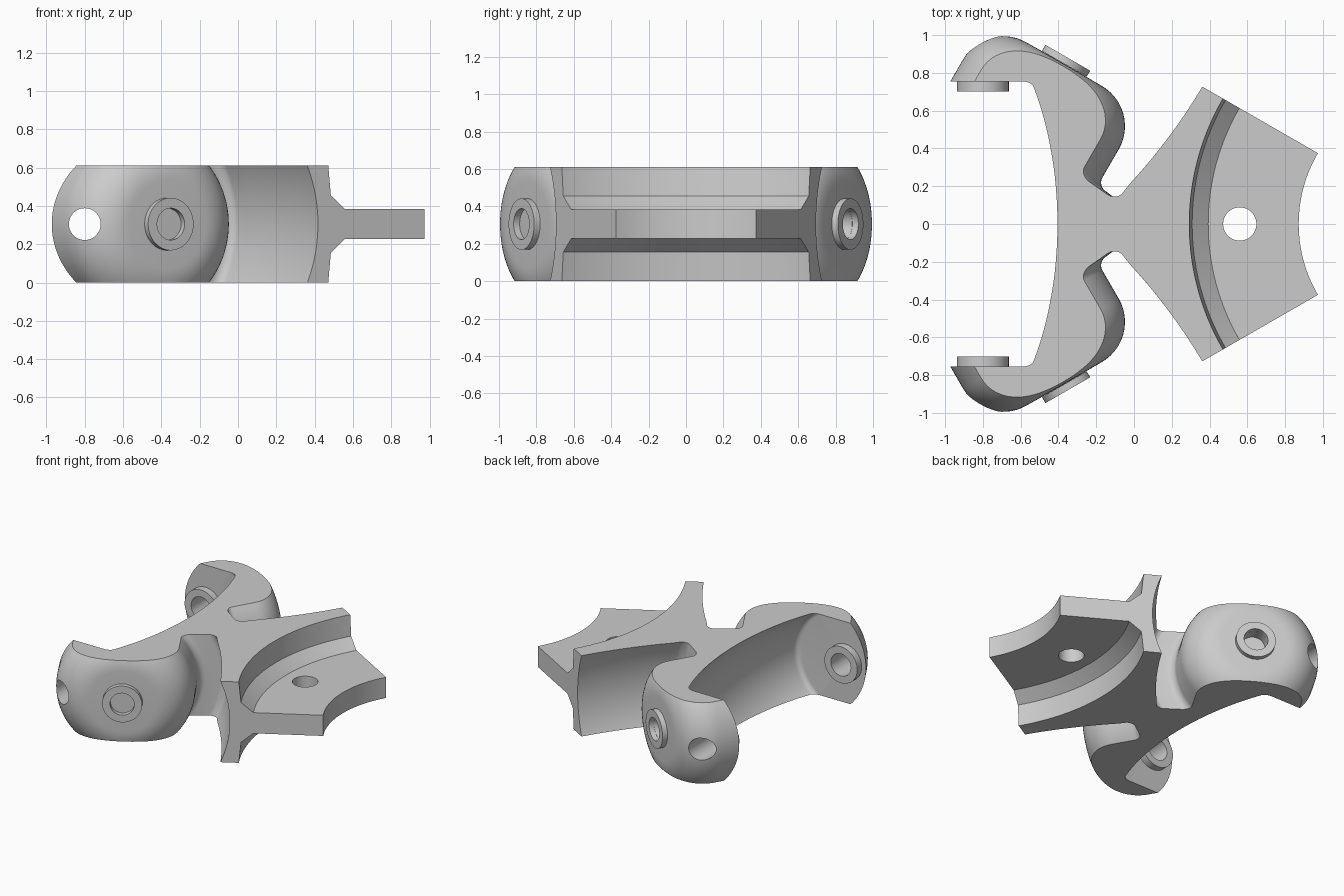
import bpy, bmesh
from math import sin, cos, pi, sqrt, radians
from mathutils import Vector

cube = bpy.data.objects.get("Cube")
if cube:
    bpy.data.objects.remove(cube, do_unlink=True)

H = 0.61                      # body height
MID = H / 2
ARC_X = 1.615                 # shared centre of the concentric plate arcs
PIN_X = -0.8                  # axis through both arm tips
TILT = Vector((0.5, 0.866, 0)).normalized()
FACE = Vector((-0.369, 0.848, MID))   # centre of the slanted lobe face
HOLE, COLLAR = 0.083, 0.137

grey = bpy.data.materials.new("plain grey")
grey.use_nodes = True
tone = (0.6, 0.6, 0.6, 1)
grey.diffuse_color = tone
grey.node_tree.nodes["Principled BSDF"].inputs["Base Color"].default_value = tone


def finish(name, bm):
    bmesh.ops.recalc_face_normals(bm, faces=bm.faces)
    mesh = bpy.data.meshes.new(name)
    bm.to_mesh(mesh)
    bm.free()
    obj = bpy.data.objects.new(name, mesh)
    mesh.materials.append(grey)
    bpy.context.collection.objects.link(obj)
    return obj


def arc(cx, cy, r, start, end, count):
    """Points on a circle, angles in degrees."""
    angles = [radians(start + (end - start) * i / count) for i in range(count + 1)]
    return [(cx + r * cos(t), cy + r * sin(t)) for t in angles]


def revolve(name, profile, origin, axis, closed=False, steps=96):
    """Spin (radius, height) points about an axis."""
    bm = bmesh.new()
    axis = Vector(axis).normalized()
    side = axis.orthogonal().normalized()
    origin = Vector(origin)
    verts = [bm.verts.new(origin + side * r + axis * a) for r, a in profile]
    pairs = list(zip(verts, verts[1:]))
    if closed:
        pairs.append((verts[-1], verts[0]))
    edges = [bm.edges.new(p) for p in pairs]
    bmesh.ops.spin(bm, geom=verts + edges, cent=origin, axis=axis,
                   angle=2 * pi, steps=steps, use_merge=True)
    bmesh.ops.remove_doubles(bm, verts=bm.verts, dist=1e-5)
    return finish(name, bm)


def rod(name, radius, low, high, origin, axis):
    return revolve(name, [(0, low), (radius, low), (radius, high), (0, high)],
                   origin, axis, steps=48)


def collar(name, height, origin, axis):
    return revolve(name, [(HOLE, 0), (COLLAR, 0), (COLLAR, height), (HOLE, height)],
                   origin, axis, closed=True, steps=48)


def cut(obj, cutter):
    mod = obj.modifiers.new("cut", "BOOLEAN")
    mod.operation = "DIFFERENCE"
    mod.solver = "EXACT"
    mod.object = cutter
    bpy.ops.object.select_all(action="DESELECT")
    bpy.context.view_layer.objects.active = obj
    obj.select_set(True)
    bpy.ops.object.modifier_apply(modifier=mod.name)
    bpy.data.objects.remove(cutter, do_unlink=True)


# Plan outline of the blank: square back, flared wedge, bowed front end
half = [(-1.0, 1.05), (-0.2, 1.05)]
for i in range(17):
    y = 0.375 * (1 - i / 16)
    half.append((ARC_X - sqrt(0.743 ** 2 - y * y), y))
outline = half + [(x, -y) for x, y in reversed(half[:-1])]

bm = bmesh.new()
base = bm.faces.new([bm.verts.new((x, y, 0)) for x, y in outline])
top = bmesh.ops.extrude_face_region(bm, geom=[base])["geom"]
bmesh.ops.translate(bm, vec=(0, 0, H),
                    verts=[v for v in top if isinstance(v, bmesh.types.BMVert)])
body = finish("bracket_body", bm)

# Barrel-shaped hollow between the arms, round the pin axis
barrel = [(0.499 - 0.176 * y * y, y) for y in [0.71 * i / 14 for i in range(15)]]
barrel += arc(0.3677, 0.715, 0.04, 14, 90, 8) + [(0, 0.755)]
barrel = [(r, -y) for r, y in reversed(barrel[1:])] + barrel
cut(body, revolve("hollow_cutter", barrel, (PIN_X, 0, MID), (0, 1, 0), steps=128))

# Groove profile: rounded lobe rim, filleted floor, flared outer wall
rim = arc(0.23, -0.248, 0.246, 90, 0, 14)
floor = arc(0.531, -0.42, 0.055, 180, 270, 8) + arc(0.627, -0.43, 0.055, 270, 346, 8)
wall = [(0.758 - 0.15 * (a - 0.3) ** 2, a) for a in [-0.38 + 0.08 * i for i in range(9)]]
groove = [(0, 0)] + rim + floor + wall + [(0.758, 0.6), (0, 0.6)]

for side, label in ((1, "left"), (-1, "right")):
    axis = Vector((TILT.x, side * TILT.y, 0))
    face = Vector((FACE.x, side * FACE.y, MID))
    pin = Vector((PIN_X, side * 0.755, MID))
    cut(body, revolve("groove_cutter", groove, face, axis))
    # Blind hole in the slanted face, through hole in the arm tip
    cut(body, rod("blind_cutter", HOLE, -0.08, 0.2, face, axis))
    cut(body, rod("pin_cutter", HOLE, -0.1, 0.4, pin, (0, side, 0)))
    collar(label + "_outer_collar", 0.037, face, axis)
    collar(label + "_inner_collar", 0.053, pin, (0, -side, 0))

# Thin plate: recess the wedge above and below with a drafted, sloped step
step = [(0, 0.078), (1.222, 0.078), (1.307, 0.15), (1.342, 0.5), (0, 0.5)]
for up in (1, -1):
    cut(body, revolve("step_cutter", step, (ARC_X, 0, MID), (0, 0, up), steps=192))
cut(body, rod("plate_hole_cutter", 0.088, -0.3, 0.3, (0.56, 0, MID), (0, 0, 1)))

# Smooth curved surfaces, keep crisp edges
for obj in bpy.context.collection.objects:
    if obj.type == "MESH" and (obj == body or obj.name.endswith("collar")):
        obj.select_set(True)
bpy.context.view_layer.objects.active = body
bpy.ops.object.shade_smooth_by_angle(angle=radians(20))
